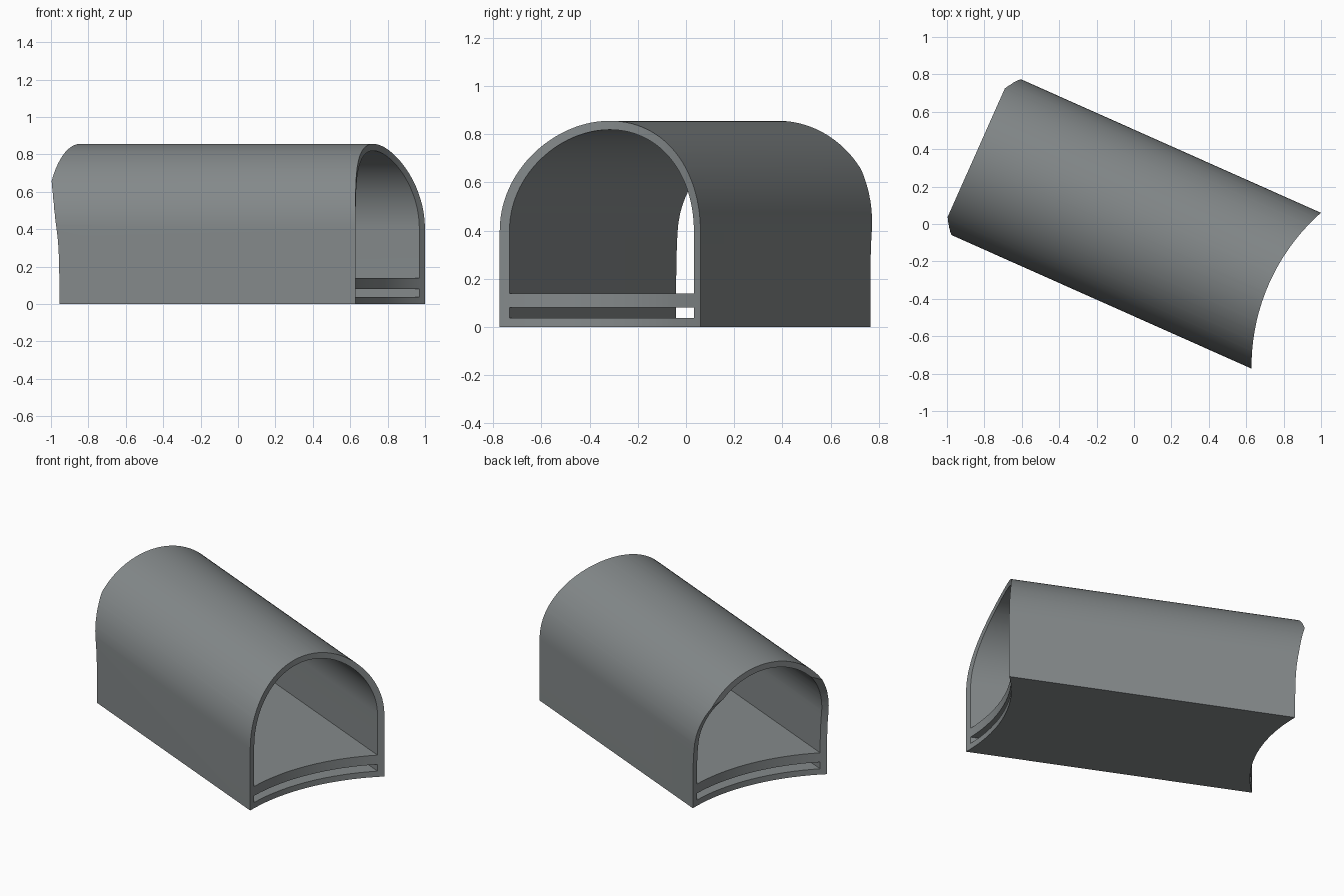
import bpy, bmesh, math
from mathutils import Matrix

if "Cube" in bpy.data.objects:
    bpy.data.objects.remove(bpy.data.objects["Cube"], do_unlink=True)

# Tunnel dimensions, in a local frame: x runs along the tunnel, y across it
RADIUS, SPRING, WALL = 0.456, 0.4, 0.037
BACK, FRONT = -1.81, 0.15
CUT_RADIUS = 1.1
PLACE = Matrix.Translation((0.81, -0.355, 0)) @ Matrix.Rotation(math.radians(-24), 4, "Z")

grey = bpy.data.materials.new("slate_grey")
grey.use_nodes = True
colour = (0.235, 0.255, 0.26, 1)
grey.diffuse_color = colour
grey.node_tree.nodes["Principled BSDF"].inputs["Base Color"].default_value = colour


def make_object(name, bm):
    bmesh.ops.recalc_face_normals(bm, faces=bm.faces)
    mesh = bpy.data.meshes.new(name)
    bm.to_mesh(mesh)
    bm.free()
    mesh.materials.append(grey)
    obj = bpy.data.objects.new(name, mesh)
    obj.matrix_world = PLACE
    bpy.context.collection.objects.link(obj)
    return obj


def arch(radius, floor, steps=56):
    """Points of a round-topped section, from one floor corner to the other."""
    arc = [(radius * math.cos(math.pi * i / steps), SPRING + radius * math.sin(math.pi * i / steps))
           for i in range(steps + 1)]
    return [(radius, floor)] + arc + [(-radius, floor)]


def bridge(bm, a, b):
    for i in range(len(a)):
        j = (i + 1) % len(a)
        bm.faces.new((a[i], a[j], b[j], b[i]))


def make_shell():
    bm = bmesh.new()
    sections = (arch(RADIUS, 0), arch(RADIUS - WALL, WALL))
    outer, inner = [[[bm.verts.new((x, y, z)) for y, z in section] for x in (BACK, FRONT)]
                    for section in sections]
    bridge(bm, outer[0], outer[1])
    bridge(bm, inner[0], inner[1])
    bridge(bm, outer[0], inner[0])
    bridge(bm, outer[1], inner[1])
    return make_object("tunnel_shell", bm)


def make_deck():
    bm = bmesh.new()
    bmesh.ops.create_cube(bm, size=1)
    bmesh.ops.scale(bm, vec=(FRONT - BACK, 2 * (RADIUS - WALL) + 0.01, 0.06), verts=bm.verts)
    bmesh.ops.translate(bm, vec=((FRONT + BACK) / 2, 0, 0.11), verts=bm.verts)
    return make_object("walkway_deck", bm)


def make_cutter(name, centre, profile, steps=128):
    """Solid of revolution about a vertical axis."""
    bm = bmesh.new()
    rings = [[bm.verts.new((centre + r * math.cos(math.tau * i / steps),
                            r * math.sin(math.tau * i / steps), z)) for i in range(steps)]
             for r, z in profile]
    for a, b in zip(rings, rings[1:]):
        bridge(bm, a, b)
    bm.faces.new(rings[0])
    bm.faces.new(rings[-1])
    cutter = make_object(name, bm)
    cutter.hide_render = True
    return cutter


# Straight round cut for the front end, domed cut for the back end
front_cutter = make_cutter("front_cutter", 1.005, [(CUT_RADIUS, -0.1), (CUT_RADIUS, 1)])
dome = [(CUT_RADIUS, -0.1)]
dome += [(CUT_RADIUS - 0.107 * (z / 0.66) ** 4, z) for z in [0.06 * k for k in range(1, 16)]]
back_cutter = make_cutter("back_cutter", -2.73, dome)

parts = [make_shell(), make_deck()]
for part in parts:
    for cutter in (front_cutter, back_cutter):
        cut = part.modifiers.new(cutter.name, "BOOLEAN")
        cut.operation = "DIFFERENCE"
        cut.solver = "EXACT"
        cut.object = cutter

# Bake the cuts, then drop the cutters
bpy.context.view_layer.update()
graph = bpy.context.evaluated_depsgraph_get()
baked = [bpy.data.meshes.new_from_object(part.evaluated_get(graph)) for part in parts]
for part, mesh in zip(parts, baked):
    part.modifiers.clear()
    part.data = mesh
for cutter in (front_cutter, back_cutter):
    bpy.data.objects.remove(cutter, do_unlink=True)

# Smooth the arch and keep the rims crisp
bpy.ops.object.select_all(action="DESELECT")
for part in parts:
    part.select_set(True)
bpy.context.view_layer.objects.active = parts[0]
bpy.ops.object.shade_smooth_by_angle(angle=math.radians(30))
